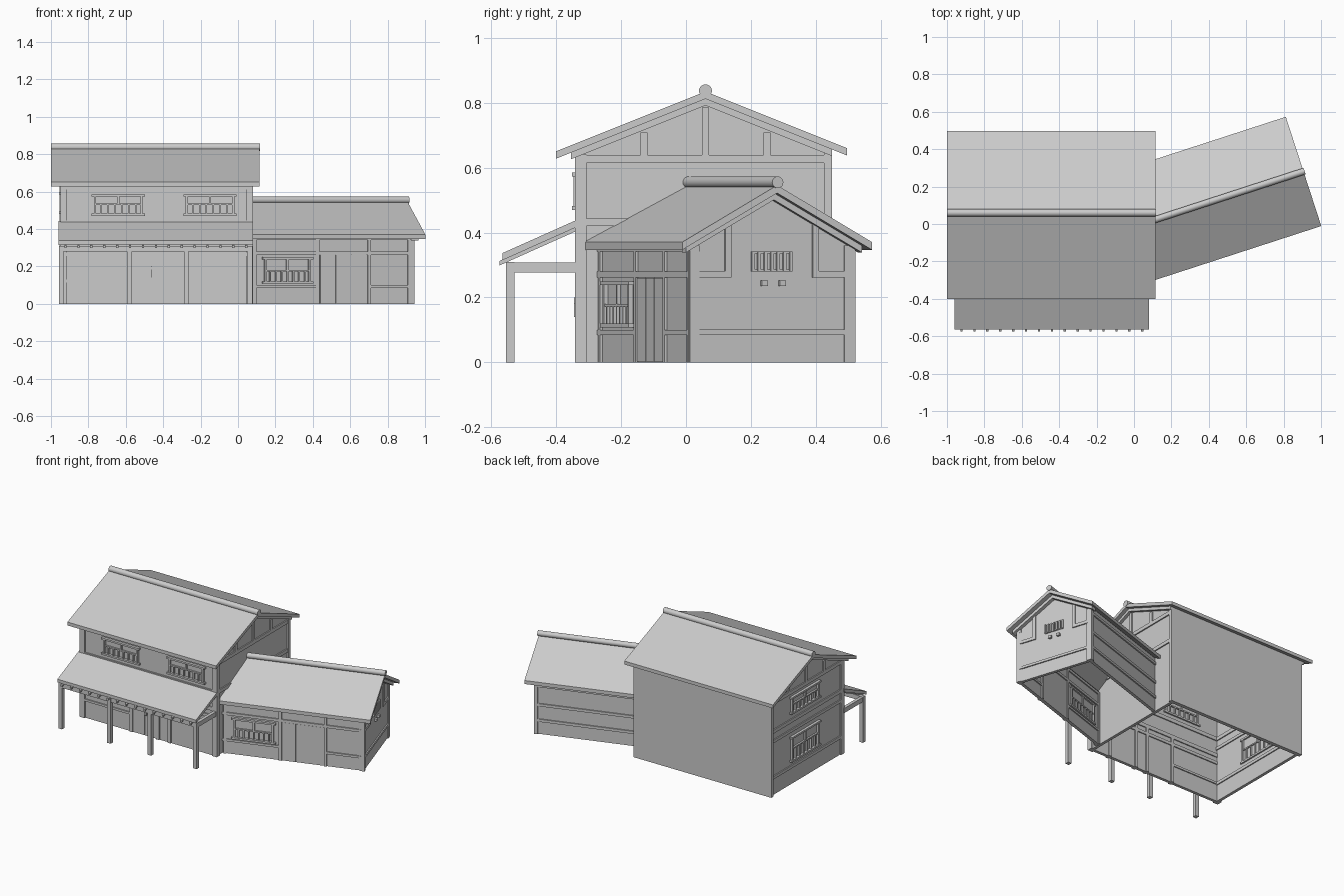
import bpy, bmesh
from math import cos, sin, pi, radians
from mathutils import Matrix, Vector

if "Cube" in bpy.data.objects:
    bpy.data.objects.remove(bpy.data.objects["Cube"])

grey = bpy.data.materials.new("plain_grey")
grey.use_nodes = True
grey.diffuse_color = (0.6, 0.6, 0.6, 1)
grey.node_tree.nodes["Principled BSDF"].inputs["Base Color"].default_value = (0.6, 0.6, 0.6, 1)


def box(x0, x1, y0, y1, z0, z1):
    """A box as a profile in y, z swept along x."""
    return ([(y0, z0), (y1, z0), (y1, z1), (y0, z1)], x0, x1)


def build(name, pieces, matrix=None, cut=None, smooth=False):
    """Join swept profiles into one object; optionally place it and trim it at x = cut."""
    bm = bmesh.new()
    for profile, a, b in pieces:
        rings = [[bm.verts.new((x, y, z)) for y, z in profile] for x in (a, b)]
        n = len(profile)
        bm.faces.new(rings[0][::-1])
        bm.faces.new(rings[1])
        for i in range(n):
            j = (i + 1) % n
            bm.faces.new((rings[0][i], rings[0][j], rings[1][j], rings[1][i]))
    if matrix:
        bm.transform(matrix)
    if cut is not None:
        bmesh.ops.bisect_plane(bm, geom=bm.verts[:] + bm.edges[:] + bm.faces[:],
                               plane_co=(cut, 0, 0), plane_no=(-1, 0, 0), clear_outer=True)
    bmesh.ops.recalc_face_normals(bm, faces=bm.faces[:])
    mesh = bpy.data.meshes.new(name)
    bm.to_mesh(mesh)
    bm.free()
    mesh.materials.append(grey)
    ob = bpy.data.objects.new(name, mesh)
    bpy.context.collection.objects.link(ob)
    if smooth:
        bpy.ops.object.select_all(action='DESELECT')
        ob.select_set(True)
        bpy.context.view_layer.objects.active = ob
        bpy.ops.object.shade_smooth_by_angle(angle=radians(40))
    return ob


def chevron(y0, y1, mid, top, slope, thick):
    """Gable roof profile with a constant vertical thickness."""
    e0, e1 = top - slope * (mid - y0), top - slope * (y1 - mid)
    return [(y0, e0), (mid, top), (y1, e1), (y1, e1 - thick), (mid, top - thick), (y0, e0 - thick)]


def gable(y0, y1, mid, top, slope):
    return [(y0, 0), (y1, 0), (y1, top - slope * (y1 - mid)), (mid, top), (y0, top - slope * (mid - y0))]


def circle(y, z, r, n=20):
    return [(y + r * cos(2 * pi * i / n), z + r * sin(2 * pi * i / n)) for i in range(n)]


def beam(face, u0, u1, z0, z1, out=0.008):
    """A timber that stands out on both sides of a wall."""
    return face(u0, u1, -0.027, out, z0, z1)


def window(face, u0, u1, z0, z1, bars, mid=0.5):
    """Framed window with a middle rail, a centre stile and a low lattice."""
    f, zm = 0.012, z0 + (z1 - z0) * mid
    parts = [face(u0, u0 + f, -0.03, 0.014, z0, z1), face(u1 - f, u1, -0.03, 0.014, z0, z1),
             face(u0 - f, u1 + f, -0.03, 0.018, z0, z0 + f), face(u0 - f, u1 + f, -0.03, 0.018, z1 - f, z1),
             face(u0, u1, -0.028, 0.012, zm, zm + 0.008)]
    um = (u0 + u1) / 2
    parts.append(face(um - 0.006, um + 0.006, -0.028, 0.011, zm, z1))
    for i in range(1, bars + 1):
        u = u0 + (u1 - u0) * i / (bars + 1)
        parts.append(face(u - 0.004, u + 0.004, -0.028, 0.012, z0, zm))
    return parts


# Main house: facing helpers for each wall (along, outwards, up)
def front(u0, u1, d0, d1, z0, z1): return box(u0, u1, -0.333 - d1, -0.333 - d0, z0, z1)
def left(u0, u1, d0, d1, z0, z1): return box(-0.94 - d1, -0.94 - d0, u0, u1, z0, z1)
def right(u0, u1, d0, d1, z0, z1): return box(0.07 + d0, 0.07 + d1, u0, u1, z0, z1)


side = gable(-0.333, 0.44, 0.06, 0.815, 0.4)
build("house_walls", [(side, -0.94, -0.92), (side, 0.05, 0.07), box(-0.94, 0.07, -0.333, -0.313, 0, 0.65)])
build("house_back_wall", [box(-0.955, 0.08, 0.425, 0.45, 0, 0.658)])

# Main roof with ridge and inner boards
build("house_roof", [(chevron(-0.4, 0.497, 0.06, 0.835, 0.4, 0.023), -1, 0.115)])
build("house_roof_boards", [(chevron(-0.355, 0.45, 0.06, 0.812, 0.4, 0.02), -0.97, 0.09)])
build("house_ridge", [(circle(0.06, 0.837, 0.02), -1, 0.118)], smooth=True)

# Timber frame of the side walls
frame = []
for face in (left, right):
    frame += [beam(face, -0.34, 0.43, z, z + 0.024) for z in (0.42, 0.615)]
    frame += [beam(face, y - 0.011, y + 0.011, 0.63, 0.785 - 0.4 * abs(y - 0.06)) for y in (-0.13, 0.06, 0.25)]
    frame.append(beam(face, -0.342, -0.322, 0, 0.645, 0.01))
frame += [beam(left, -0.34, 0.43, z, z + 0.02) for z in (0.11, 0.355)]
build("side_timbers", frame)

# Timber frame of the front wall
frame = [beam(front, x, x + 0.03, 0, 0.64) for x in (-0.95, 0.05)]
frame += [beam(front, x - 0.011, x + 0.011, 0, 0.31) for x in (-0.565, -0.365, -0.278, -0.07)]
frame += [beam(front, -0.95, 0.08, z, z + h) for z, h in ((0.255, 0.02), (0.305, 0.025), (0.42, 0.025), (0.61, 0.025))]
frame.append(beam(front, -0.94, -0.57, 0.115, 0.13))
build("front_timbers", frame)
build("front_door", [front(a, b, 0, 0.005, 0.005, 0.25) for a, b in ((-0.55, -0.465), (-0.46, -0.38))])
build("door_ornament", [front(-0.463, -0.447, 0, 0.012, 0.14, 0.18), front(-0.468, -0.442, 0, 0.012, 0.18, 0.2)])

# House windows
panes = []
for a, b in ((-0.77, -0.51), (-0.28, -0.02)):
    panes += window(front, a, b, 0.47, 0.585, 6)
panes += window(left, -0.07, 0.22, 0.48, 0.595, 6)
panes += window(left, -0.07, 0.22, 0.155, 0.325, 6)
build("house_windows", panes)

# Porch: sloped roof, rafters, posts and beams
def slope_strip(y0, y1, z_wall, thick):
    z0, z1 = z_wall + 0.447 * (y0 + 0.335), z_wall + 0.447 * (y1 + 0.335)
    return [(y0, z0 - thick), (y1, z1 - thick), (y1, z1), (y0, z0)]


build("porch_roof", [(slope_strip(-0.565, -0.33, 0.44, 0.022), -0.96, 0.08)])
build("porch_rafters", [(slope_strip(-0.575, -0.33, 0.42, 0.014), x - 0.006, x + 0.006)
                        for x in [-0.922 + 0.069 * i for i in range(15)]])
posts = (-0.945, -0.58, -0.277, 0.065)
build("porch_posts", [box(x - 0.013, x + 0.013, -0.555, -0.529, 0, 0.31) for x in posts])
build("porch_beams", [box(-0.958, 0.078, -0.553, -0.531, 0.28, 0.31)]
      + [box(x - 0.011, x + 0.011, -0.535, -0.33, 0.277, 0.308) for x in posts])

# Wing: built along its own axis, with its end wall at the local origin
wing = Matrix.Translation(Vector((0.857, 0.265, 0))) @ Matrix.Rotation(radians(18), 4, 'Z')
START, HALF = -1.1, 0.262


def wing_front(u0, u1, d0, d1, z0, z1): return box(u0, u1, -HALF - d1, -HALF - d0, z0, z1)
def wing_back(u0, u1, d0, d1, z0, z1): return box(u0, u1, HALF + d0, HALF + d1, z0, z1)
def wing_end(u0, u1, d0, d1, z0, z1): return box(d0 - 0.005, d1 - 0.005, u0, u1, z0, z1)


build("wing_walls", [(gable(-HALF, HALF, 0, 0.525, 0.57), -0.025, -0.005),
                     box(START, -0.005, -HALF, -HALF + 0.02, 0, 0.37),
                     box(START, -0.005, HALF - 0.02, HALF, 0, 0.37)], wing, 0.072)
build("wing_roof", [(chevron(-0.307, 0.307, 0, 0.546, 0.57, 0.024), START, 0.052)], wing, 0.03)
build("wing_roof_boards", [(chevron(-0.285, 0.285, 0, 0.523, 0.57, 0.022), -0.02, 0.02)], wing)
build("wing_ridge", [(circle(0, 0.555, 0.018), START, 0.058)], wing, 0.03, True)

# Wing timber frame
frame = [beam(wing_front, START, 0, z, z + 0.018) for z in (0.262, 0.342)]
frame += [beam(wing_front, a, b, 0.085, 0.1) for a, b in ((START, -0.54), (-0.25, 0))]
frame += [beam(wing_front, x - 0.009, x + 0.009, 0, 0.35) for x in (-0.895, -0.54, -0.25, -0.01)]
frame += [beam(wing_back, START, 0, z, z + 0.018) for z in (0.085, 0.19, 0.32)]
frame += [beam(wing_back, -0.022, 0.002, 0, 0.36)]
frame += [beam(wing_end, -0.267, 0.267, 0.085, 0.101)]
for s in (-1, 1):
    for a, b, z0, z1 in ((0.247, 0.267, 0, 0.36), (0.132, 0.152, 0.262, 0.44), (0.14, 0.26, 0.262, 0.282)):
        frame.append(beam(wing_end, min(a * s, b * s), max(a * s, b * s), z0, z1))
build("wing_timbers", frame, wing, 0.072)
build("wing_window", window(wing_front, -0.84, -0.58, 0.108, 0.25, 7, 0.45), wing)
build("wing_door", [wing_front(-0.525 + 0.088 * i, -0.441 + 0.088 * i, 0, 0.005, 0.003, 0.26)
                    for i in range(3)], wing)

# End wall vent and pegs
vent = [wing_end(-0.062 + 0.0205 * i - 0.005, -0.062 + 0.0205 * i + 0.005, -0.025, 0.01, 0.282, 0.34)
        for i in range(7)]
vent += [wing_end(-0.066, 0.066, -0.025, 0.006, z, z + 0.006) for z in (0.28, 0.335)]
build("end_vent", vent, wing)
build("end_pegs", [wing_end(y - 0.01, y + 0.01, 0, 0.015, 0.235, 0.252) for y in (-0.026, 0.032)], wing)
